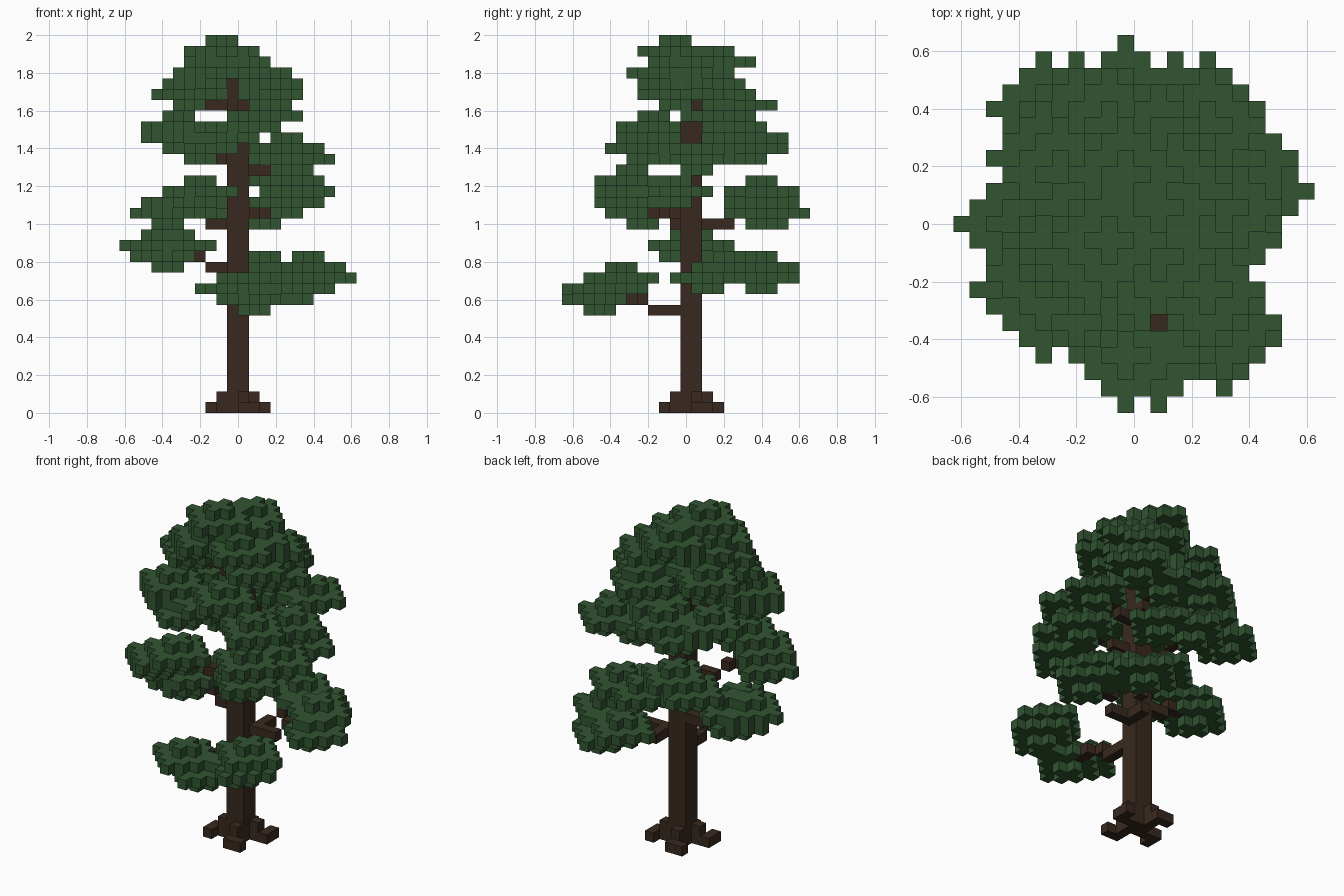
import bpy, bmesh
from mathutils import Vector
from itertools import product

cube = bpy.data.objects.get("Cube")
if cube:
    bpy.data.objects.remove(cube, do_unlink=True)

V = 2 / 35                      # edge of one block
REACH = 3                       # blocks from the centre of a leaf tuft to its tips


def material(name, colour):
    m = bpy.data.materials.new(name)
    m.use_nodes = True
    m.diffuse_color = (*colour, 1)
    m.node_tree.nodes["Principled BSDF"].inputs["Base Color"].default_value = (*colour, 1)
    return m


BARK = material("dark bark", (.04, .022, .014))
LEAF = material("pine green", (.031, .09, .031))

STEPS = [s * Vector(row) for row in ((1, 0, 0), (0, 1, 0), (0, 0, 1)) for s in (1, -1)]


def box(xs, ys, zs):
    return set(product(range(*xs), range(*ys), range(*zs)))


def branch(x, y, z):
    """Blocks from the nearest side of the trunk, rising one block to a tuft."""
    a = Vector((min(max(x, -1), 0), min(max(y, 0), 1), z - 1))
    b = Vector((x, y, z))
    n = int(max(abs(c) for c in b - a))
    return {tuple(round(c) for c in a.lerp(b, t / n)) for t in range(n)}


def tuft(x, y, z):
    """Flat diamond of leaf blocks: a wide layer between two small ones."""
    span = range(-REACH, REACH + 1)
    return {(x + i, y + j, z + k) for i, j, k in product(span, span, (-1, 0, 1))
            if abs(i) + abs(j) + 2 * abs(k) <= REACH}


def build(name, cells, solid, mat):
    """Mesh of the block faces that are not covered by other blocks."""
    bm = bmesh.new()
    verts = {}

    def corner(p):
        key = tuple(round(c) for c in p * 2)
        if key not in verts:
            verts[key] = bm.verts.new((p + Vector((.5, 0, .5))) * V)
        return verts[key]

    for cell in sorted(cells):
        for n in STEPS:
            if tuple(int(c) for c in Vector(cell) + n) in solid:
                continue
            u = Vector((n.y, n.z, n.x))
            w = n.cross(u)
            mid = Vector(cell) + n / 2
            bm.faces.new([corner(mid + (u * a + w * b) / 2)
                          for a, b in ((-1, -1), (1, -1), (1, 1), (-1, 1))])
    mesh = bpy.data.meshes.new(name)
    bm.to_mesh(mesh)
    bm.free()
    mesh.materials.append(mat)
    bpy.context.collection.objects.link(bpy.data.objects.new(name, mesh))


# Trunk with a thinner leader at the top
trunk = box((-1, 1), (0, 2), (0, 28)) | box((-1, 0), (-1, 0), (28, 31))

# One stepped root, turned four times around the trunk
roots = set()
root = [(1, 1, 1), (1, 1, 0), (2, 1, 0), (2, 2, 0)]
for turn in range(4):
    roots |= set(root)
    root = [(-y, x + 1, z) for x, y, z in root]

# Tuft centres in blocks; a branch leads to the first tuft of each clump
leaves = {}
branches = set()


def grow(name, *centres):
    branches.update(branch(*centres[0]))
    leaves[name] = set().union(*(tuft(*c) for c in centres))


# Lowest boughs
grow("front_low_foliage", (1, -8, 10), (-1, -8, 11), (5, -7, 11), (5, -6, 12))
grow("left_low_foliage", (7, 2, 12), (6, 4, 13))
grow("back_left_low_foliage", (4, 7, 12), (2, 7, 13))
grow("right_low_foliage", (-7, 1, 14), (-8, 0, 15), (-6, 1, 15))

# Middle boughs
grow("right_middle_foliage", (-7, -4, 18), (-6, -5, 19), (-4, -5, 20))
grow("front_left_middle_foliage", (4, -5, 19), (4, -5, 21))
grow("left_middle_foliage", (5, -1, 20))
grow("back_middle_foliage", (-1, 8, 18), (2, 7, 18), (-6, 7, 19), (-4, 7, 20))
grow("left_upper_foliage", (5, 1, 23), (4, -4, 24))

# Crown
grow("front_crown_foliage", (-4, -4, 24), (-6, -3, 25), (-6, -3, 26),
     (-2, -3, 25), (0, -3, 26))
grow("back_crown_foliage", (0, 5, 24), (4, 6, 24), (0, 4, 26), (-2, 6, 25),
     (-4, 6, 24), (-6, 4, 25))
grow("right_upper_foliage", (-5, -1, 29), (-5, 3, 29), (-4, -1, 30))
grow("left_crown_foliage", (2, 3, 29), (2, -1, 29), (2, 2, 30), (1, 5, 28), (2, 3, 27))
grow("top_foliage", (-3, -2, 31), (-3, 1, 31), (1, 1, 31), (1, -2, 31),
     (-2, 0, 32), (-1, 3, 32), (-2, -1, 33))

branches -= trunk
taken = trunk | roots | branches
for name in leaves:
    leaves[name] -= taken
    taken = taken | leaves[name]

build("trunk", trunk, taken, BARK)
build("roots", roots, taken, BARK)
build("branches", branches, taken, BARK)
for name, cells in leaves.items():
    build(name, cells, taken, LEAF)
